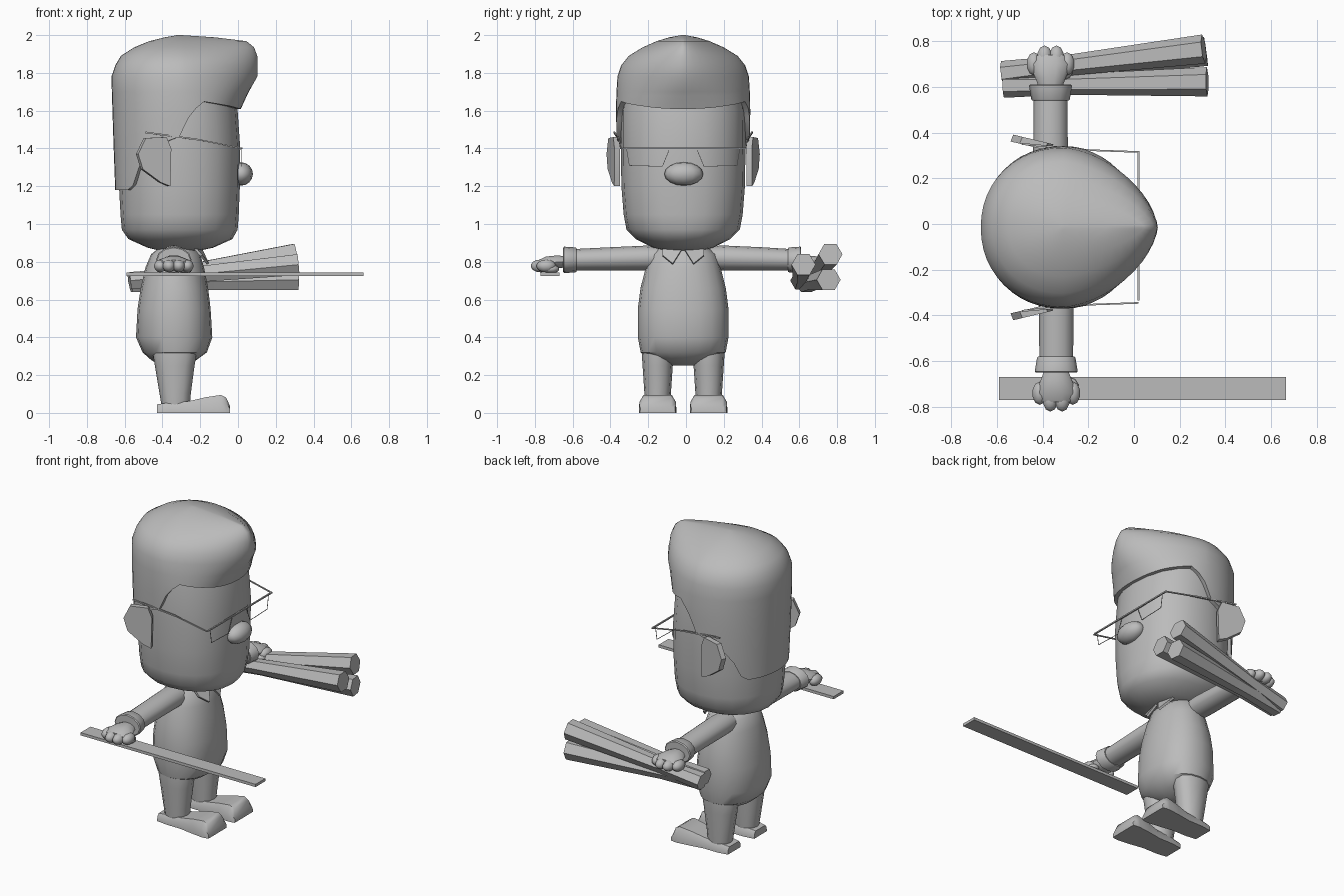
import bpy, bmesh, math
from mathutils import Vector, Matrix

if "Cube" in bpy.data.objects:
    bpy.data.objects.remove(bpy.data.objects["Cube"])

grey = bpy.data.materials.new("plain_grey")
grey.diffuse_color = (0.5, 0.5, 0.5, 1)
grey.use_nodes = True
grey.node_tree.nodes["Principled BSDF"].inputs["Base Color"].default_value = grey.diffuse_color
YC = -0.015   # symmetry plane of the figure


def finish(name, bm, angle=40):
    bmesh.ops.recalc_face_normals(bm, faces=bm.faces)
    me = bpy.data.meshes.new(name)
    bm.to_mesh(me)
    bm.free()
    ob = bpy.data.objects.new(name, me)
    bpy.context.collection.objects.link(ob)
    me.materials.append(grey)
    bpy.ops.object.select_all(action='DESELECT')
    ob.select_set(True)
    bpy.context.view_layer.objects.active = ob
    bpy.ops.object.shade_smooth_by_angle(angle=math.radians(angle))
    return ob


def skin(rings, bm=None):
    """Bridge a list of equal-length point rings and cap both ends."""
    bm = bm or bmesh.new()
    rows = [[bm.verts.new(p) for p in r] for r in rings]
    n = len(rows[0])
    for a, b in zip(rows, rows[1:]):
        for i in range(n):
            j = (i + 1) % n
            bm.faces.new((a[i], a[j], b[j], b[i]))
    bm.faces.new(rows[0])
    bm.faces.new(rows[-1])
    return bm


def lerp_key(keys, z):
    for a, b in zip(keys, keys[1:]):
        if z <= b[0]:
            t = max(0, (z - a[0]) / (b[0] - a[0]))
            return [p + (q - p) * t for p, q in zip(a, b)]
    return keys[-1]


def contour(key, t, cx, yc=YC):
    """Point on a squashed ring: key = z, back x, front x, half width, front roundness."""
    z, xb, xf, w, p = key
    c, s = math.cos(t), math.sin(t)
    e = 2 / (p if c > 0 else 2.1)
    r = (xf - cx) if c > 0 else (cx - xb)
    return Vector((cx + math.copysign(abs(c) ** e, c) * r,
                   yc + math.copysign(abs(s) ** e, s) * w, z))


def loft(name, keys, cx, n=20, yc=YC, angle=40):
    return finish(name, skin([[contour(k, 2 * math.pi * i / n, cx, yc) for i in range(n)]
                              for k in keys]), angle)


def tube(name, rings, n=12, bm=None, turn=0.0):
    """Round tube; rings = (centre, radius across, radius up), axis from first to last."""
    d = (Vector(rings[-1][0]) - Vector(rings[0][0])).normalized()
    side = d.cross(Vector((0, 0, 1))).normalized()
    up = side.cross(d)
    pts = [[Vector(c) + side * (a * math.cos(turn + 2 * math.pi * i / n))
            + up * (b * math.sin(turn + 2 * math.pi * i / n)) for i in range(n)]
           for c, a, b in rings]
    bm = skin(pts, bm)
    return finish(name, bm) if name else bm


def blob(bm, loc, size, u=10, v=7):
    bmesh.ops.create_uvsphere(bm, u_segments=u, v_segments=v, radius=1,
                              matrix=Matrix.Translation(loc) @ Matrix.Diagonal((*size, 1)))


def bar(bm, a, b, r):
    tube(None, [(a, r, r), (b, r, r)], 4, bm, math.pi / 4)


def slab(bm, pts, offset):
    skin([pts, [Vector(p) + Vector(offset) for p in pts]], bm)


# Head
loft("head", [(.86, -.42, -.2, .1, 2.1), (.875, -.48, -.13, .16, 2.1), (.92, -.58, -.03, .25, 2.2),
              (.97, -.615, -.002, .3, 2.2), (1.05, -.622, .004, .315, 2.3),
              (1.2, -.63, .01, .327, 2.3), (1.4, -.635, .012, .33, 2.3),
              (1.6, -.63, -.002, .33, 2.2), (1.72, -.6, -.03, .31, 2.2)], -.31)

# Hair: one shell whose lower edge follows the hairline, with a quiff at the front
hair = [(1.18, -.65, 0, .338, 2.2), (1.45, -.66, .012, .352, 2.2), (1.61, -.665, .015, .356, 2.1),
        (1.70, -.668, .057, .353, 1.85), (1.78, -.67, .102, .348, 1.65), (1.84, -.65, .104, .328, 1.6),
        (1.89, -.62, .102, .288, 1.55), (1.935, -.55, .085, .215, 1.5), (1.968, -.47, .045, .14, 1.4),
        (1.988, -.39, -.12, .075, 1.6), (2.0, -.32, -.30, .01, 2)]
hairline = [(-.67, 1.18), (-.575, 1.18), (-.52, 1.33), (-.40, 1.43), (-.29, 1.47),
            (-.265, 1.56), (-.19, 1.65), (-.05, 1.625), (.03, 1.605)]
N = 48
angles = [2 * math.pi * i / N for i in range(N)]
base = [lerp_key([(x, z) for x, z in hairline], contour(hair[2], t, -.31).x)[1] for t in angles]
rings = [[contour(lerp_key(hair, zb + (1.70 - zb) * k / 4), t, -.31) for t, zb in zip(angles, base)]
         for k in range(5)]
rings += [[contour(k, t, -.31) for t in angles] for k in hair[4:]]
rim = [Vector((-.31 + (p.x + .31) * .88, YC + (p.y - YC) * .88, p.z)) for p in rings[0]]
finish("hair", skin([rim] + rings), 45)

# Nose
bm = bmesh.new()
blob(bm, (.015, -.012, 1.265), (.064, .103, .062), 12, 8)
finish("nose", bm, 60)

# Ears, flaring outwards to the back
for side, tag in ((1, "left"), (-1, "right")):
    bm = bmesh.new()
    prof = [(-.5, 1.455), (-.39, 1.46), (-.365, 1.4), (-.37, 1.2), (-.42, 1.22), (-.515, 1.29), (-.54, 1.37)]
    slab(bm, [Vector((x, YC + side * (.335 + (-.37 - x) * .24), z)) for x, z in prof],
         (.012, side * .03, 0))
    finish(tag + "_ear", bm, 30)

# Glasses: brow bar, thin rims and temples
bm = bmesh.new()
bar(bm, (.02, -.335, 1.4), (.02, .32, 1.4), .006)
for s in (1, -1):
    rimpts = [(.02, YC + s * y, z) for y, z in ((.3, 1.4), (.285, 1.31), (.11, 1.305), (.075, 1.39))]
    for a, b in zip(rimpts, rimpts[1:]):
        bar(bm, a, b, .002)
    bar(bm, (.02, YC + s * .33, 1.4), (-.2, YC + s * .338, 1.445), .005)
    bar(bm, (-.2, YC + s * .338, 1.445), (-.49, YC + s * .365, 1.485), .006)
finish("glasses", bm, 30)

# Torso and collar
loft("torso", [(.25, -.41, -.27, .06, 2), (.28, -.46, -.22, .16, 2.1), (.32, -.505, -.165, .225, 2.3),
               (.4, -.54, -.136, .24, 2.3), (.55, -.532, -.145, .24, 2.3), (.66, -.515, -.158, .226, 2.2),
               (.77, -.49, -.18, .198, 2.1), (.84, -.46, -.2, .175, 2), (.88, -.41, -.24, .13, 2)], -.335)
bm = bmesh.new()
for s in (1, -1):
    slab(bm, [(-.20, YC + s * .008, .86), (-.165, YC + s * .055, .785), (-.2, YC + s * .11, .83),
              (-.24, YC + s * .11, .875)], (.012, 0, .006))
finish("collar", bm, 30)

# Legs and shoes
for tag, y in (("left", .12), ("right", -.15)):
    loft(tag + "_leg", [(.04, -.405, -.255, .065, 2.2), (.1, -.415, -.25, .07, 2.2),
                        (.25, -.44, -.23, .08, 2.2), (.34, -.455, -.215, .086, 2.2),
                        (.42, -.44, -.22, .08, 2.2)], -.335, 12, y)
    shoe = []
    for x, w, h in ((-.43, .065, .045), (-.36, .075, .055), (-.26, .075, .062), (-.17, .09, .083),
                    (-.09, .1, .095), (-.062, .098, .08), (-.042, .094, .035)):
        shoe.append([(x, y - w, 0), (x, y + w, 0), (x, y + w * .97, h * .6), (x, y + w * .75, h),
                     (x, y - w * .75, h), (x, y - w * .97, h * .6)])
    finish(tag + "_shoe", skin(shoe), 40)

# Arms, cuffs and fists
for tag, s, x, w in (("left", 1, -.365, .54), ("right", -1, -.34, .58)):
    tube(tag + "_arm", [((x, s * .1, .82), .07, .062), ((x, s * .2, .82), .078, .066),
                        ((x, s * .4, .815), .075, .062), ((x, s * (w + .02), .81), .074, .057)])
    tube(tag + "_cuff", [((x, s * w, .81), .08, .062), ((x, s * (w + .005), .81), .084, .066),
                         ((x, s * (w + .065), .81), .094, .07), ((x, s * (w + .07), .81), .088, .064)])
    bm = bmesh.new()
    h = w + .055
    tube(None, [((x, s * h, .8), .05, .03), ((x, s * (h + .04), .8), .065, .036),
                ((x, s * (h + .1), .79), .09, .04), ((x, s * (h + .14), .78), .075, .032)], 10, bm)
    for dx, dy in ((-.072, .105), (-.026, .135), (.026, .135), (.072, .105)):
        blob(bm, (x + dx, s * (h + dy), .778), (.034, .052, .034))
    blob(bm, (x + .06, s * (h + .08), .762), (.04, .045, .024))
    finish(tag + "_hand", bm, 50)

# Long flat ruler in the right hand
bm = bmesh.new()
bmesh.ops.create_cube(bm, size=1, matrix=Matrix.Translation((.037, -.72, .734))
                      @ Matrix.Diagonal((1.256, .1, .018, 1)))
finish("ruler", bm, 30)

# Three six-sided rolls gathered in the left hand, fanning out forwards
for i, (a, b) in enumerate((((-.575, .66, .695), (.305, .765, .84)),
                            ((-.57, .605, .7), (.32, .622, .785)),
                            ((-.565, .635, .685), (.315, .755, .705)))):
    a, b = Vector(a), Vector(b)
    tube("paper_roll_%d" % (i + 1), [(a, .053, .053), (a.lerp(b, .3), .045, .045), (b, .064, .064)], 6)
